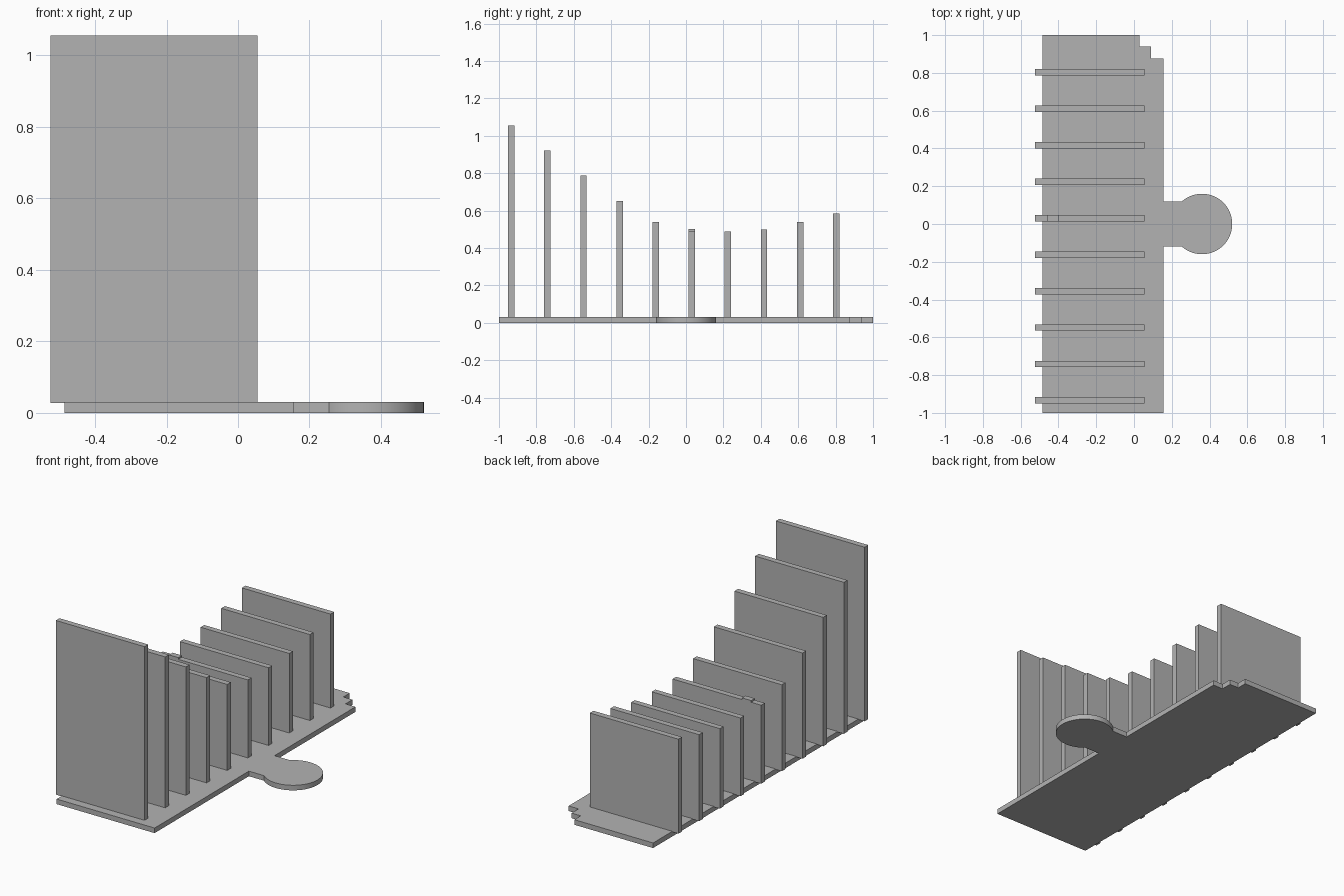
import bpy, bmesh, math

cube = bpy.data.objects.get("Cube")
if cube:
    bpy.data.objects.remove(cube, do_unlink=True)

grey = bpy.data.materials.new("plain_grey")
grey.use_nodes = True
colour = (0.45, 0.45, 0.45, 1)
grey.diffuse_color = colour
grey.node_tree.nodes["Principled BSDF"].inputs["Base Color"].default_value = colour


def prism(name, outline, direction):
    """Extrude a flat outline along a direction into a closed solid."""
    bm = bmesh.new()
    face = bm.faces.new([bm.verts.new(p) for p in outline])
    new = bmesh.ops.extrude_face_region(bm, geom=[face])["geom"]
    bmesh.ops.translate(bm, vec=direction,
                        verts=[v for v in new if isinstance(v, bmesh.types.BMVert)])
    bmesh.ops.recalc_face_normals(bm, faces=bm.faces)
    mesh = bpy.data.meshes.new(name)
    bm.to_mesh(mesh)
    bm.free()
    mesh.materials.append(grey)
    obj = bpy.data.objects.new(name, mesh)
    bpy.context.collection.objects.link(obj)
    return obj


# Base plate: stepped back corner and a neck ending in a round tab
LEFT, RIGHT, THICK = -0.485, 0.155, 0.03
NECK, RADIUS, TAB_X = 0.12, 0.16, 0.36
start = math.pi - math.asin(NECK / RADIUS)
steps = 64
tab = []
for i in range(steps + 1):
    a = -start + 2 * start * i / steps
    tab.append((TAB_X + RADIUS * math.cos(a), RADIUS * math.sin(a)))
plan = [(LEFT, -1), (RIGHT, -1), (RIGHT, -NECK)] + tab + [
    (RIGHT, NECK), (RIGHT, 0.875), (0.09, 0.875), (0.09, 0.94),
    (0.03, 0.94), (0.03, 1), (LEFT, 1)]
base = prism("base_plate", [(x, y, 0) for x, y in plan], (0, 0, THICK))
bpy.context.view_layer.objects.active = base
base.select_set(True)
bpy.ops.object.shade_smooth_by_angle(angle=math.radians(30))

# Row of upright fins, the sixth with a small raised nub on its top edge
FIN_L, FIN_R, FIN_Z, FIN_T = -0.525, 0.055, 0.027, 0.034
tops = [1.056, 0.922, 0.789, 0.652, 0.538, 0.491, 0.489, 0.50, 0.538, 0.585]
for i, top in enumerate(tops):
    y = -0.951 + 0.193 * i
    profile = [(FIN_L, FIN_Z), (FIN_R, FIN_Z), (FIN_R, top)]
    if i == 5:
        nub = top + 0.01
        profile += [(-0.40, top), (-0.40, nub), (-0.46, nub), (-0.46, top)]
    profile.append((FIN_L, top))
    prism(f"fin_{i + 1}", [(x, y, z) for x, z in profile], (0, FIN_T, 0))
